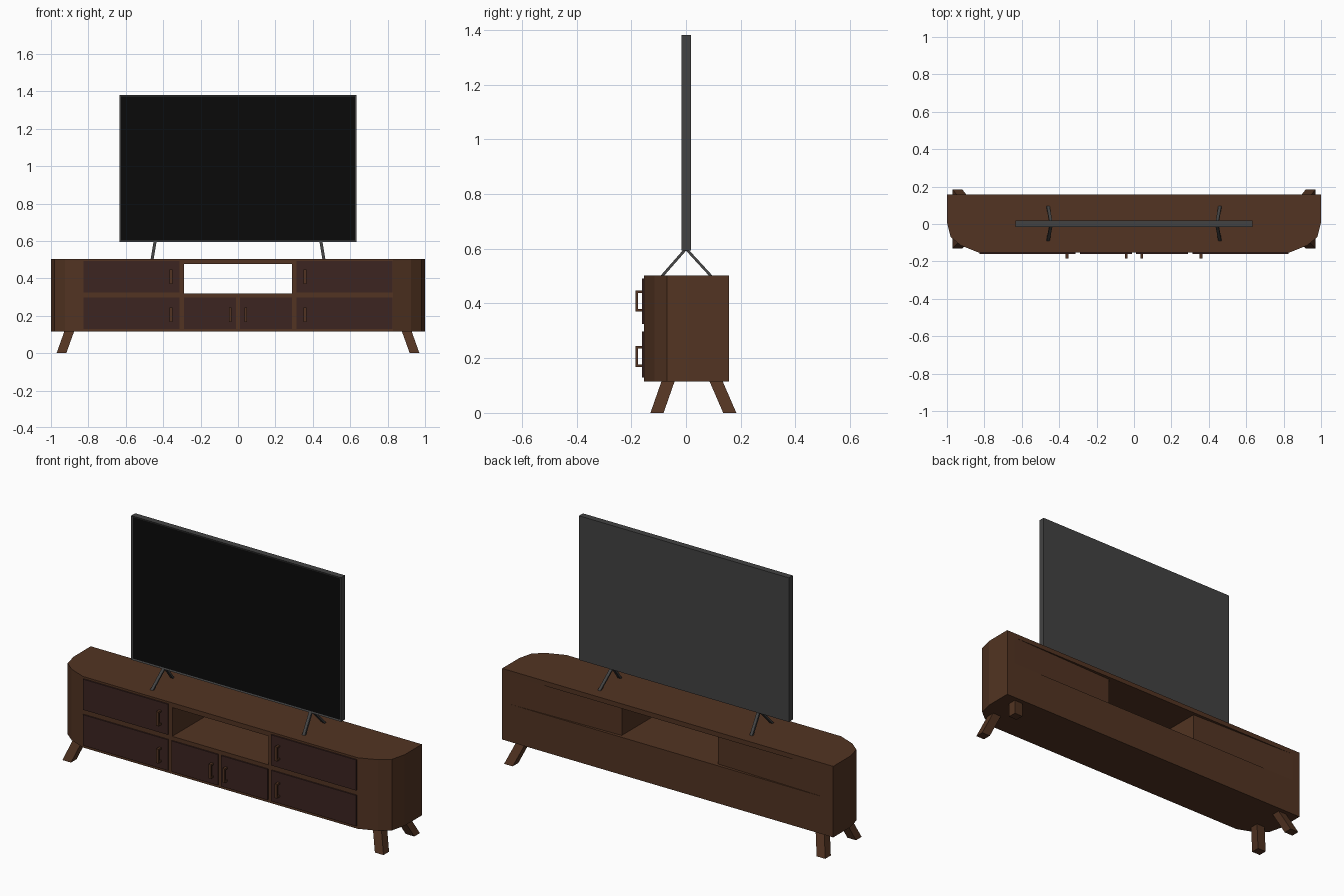
import bpy, bmesh
from mathutils import Vector

if "Cube" in bpy.data.objects:
    bpy.data.objects.remove(bpy.data.objects["Cube"])


def material(name, rgb):
    m = bpy.data.materials.new(name)
    m.diffuse_color = (*rgb, 1)
    m.use_nodes = True
    m.node_tree.nodes["Principled BSDF"].inputs["Base Color"].default_value = m.diffuse_color
    return m


WOOD = material("walnut", (0.085, 0.034, 0.016))
DOOR = material("dark_walnut", (0.045, 0.018, 0.015))
FRAME = material("charcoal", (0.055, 0.055, 0.055))
SCREEN = material("black", (0.003, 0.003, 0.003))


def finish(name, bm, mat):
    bmesh.ops.recalc_face_normals(bm, faces=bm.faces)
    me = bpy.data.meshes.new(name)
    bm.to_mesh(me)
    bm.free()
    me.materials.append(mat)
    ob = bpy.data.objects.new(name, me)
    bpy.context.collection.objects.link(ob)
    return ob


def add_box(bm, x0, x1, y0, y1, z0, z1):
    vs = bmesh.ops.create_cube(bm, size=1)["verts"]
    for v in vs:
        v.co = ((x0 + x1) / 2 + v.co.x * (x1 - x0),
                (y0 + y1) / 2 + v.co.y * (y1 - y0),
                (z0 + z1) / 2 + v.co.z * (z1 - z0))
    return vs


def box(name, mat, *lims):
    bm = bmesh.new()
    add_box(bm, *lims)
    return finish(name, bm, mat)


def prism(name, mat, pts, z0, z1):
    bm = bmesh.new()
    f = bm.faces.new([bm.verts.new((x, y, z0)) for x, y in pts])
    ext = bmesh.ops.extrude_face_region(bm, geom=[f])["geom"]
    for v in ext:
        if isinstance(v, bmesh.types.BMVert):
            v.co.z = z1
    return finish(name, bm, mat)


def slanted(name, mat, top, bottom, wx, wy):
    # bar with horizontal ends, sheared from bottom to top
    bm = bmesh.new()
    for v in bmesh.ops.create_cube(bm, size=1)["verts"]:
        end = Vector(top if v.co.z > 0 else bottom)
        v.co = end + Vector((v.co.x * wx, v.co.y * wy, 0))
    return finish(name, bm, mat)


def mirrored(half):
    return half + [(-x, y) for x, y in reversed(half)]


# Cabinet body with faceted front corners
footprint = mirrored([(1, 0.158), (1, 0.01), (0.98, -0.07), (0.925, -0.115), (0.83, -0.153)])
body = prism("cabinet_body", WOOD, footprint, 0.115, 0.503)

# Open shelf through the middle, with upper back panels angled inwards
cut = prism("shelf_cutter", WOOD,
            mirrored([(0.29, -0.4), (0.29, 0.14), (0.97, 0.1585), (0.97, 0.3)]),
            0.32, 0.477)
cut.hide_render = True
mod = body.modifiers.new("shelf", "BOOLEAN")
mod.operation = "DIFFERENCE"
mod.solver = "EXACT"
mod.object = cut
bpy.context.view_layer.objects.active = body
bpy.ops.object.modifier_apply(modifier=mod.name)
bpy.data.objects.remove(cut)

for s, side in ((-1, "left"), (1, "right")):
    # Doors: (label, inner x, outer x, bottom z, top z, handle x, handle bottom z)
    for label, xa, xb, z0, z1, hx, hz in (
            ("upper", 0.312, 0.825, 0.325, 0.492, 0.358, 0.37),
            ("lower", 0.312, 0.825, 0.13, 0.298, 0.358, 0.167),
            ("middle", 0.01, 0.29, 0.13, 0.298, 0.042, 0.167)):
        x0, x1 = sorted((s * xa, s * xb))
        box(f"{side}_{label}_door", DOOR, x0, x1, -0.16, -0.145, z0, z1)
        # Bracket handle
        bm = bmesh.new()
        h = s * hx
        add_box(bm, h - 0.007, h + 0.007, -0.185, -0.176, hz, hz + 0.078)
        for z in (hz, hz + 0.069):
            add_box(bm, h - 0.007, h + 0.007, -0.177, -0.155, z, z + 0.009)
        finish(f"{side}_{label}_handle", bm, WOOD)

    # Splayed cabinet legs
    slanted(f"{side}_front_leg", WOOD, (s * 0.901, -0.064, 0.12), (s * 0.944, -0.106, 0),
            0.052, 0.048)
    slanted(f"{side}_back_leg", WOOD, (s * 0.901, 0.108, 0.12), (s * 0.944, 0.16, 0),
            0.052, 0.048)

    # Television feet, an upside-down V on each side
    for y, end in ((-0.086, "front"), (0.09, "back")):
        slanted(f"television_{side}_{end}_foot", FRAME,
                (s * 0.443, 0, 0.6), (s * 0.459, y, 0.502), 0.016, 0.013)

# Television casing with inset screen
bm = bmesh.new()
add_box(bm, -0.634, 0.634, -0.016, 0.018, 0.594, 1.381)
bm.normal_update()
front = min(bm.faces, key=lambda f: f.calc_center_median().y)
bmesh.ops.inset_region(bm, faces=[front], thickness=0.011)
bmesh.ops.translate(bm, verts=front.verts[:], vec=(0, 0.003, 0))
front.material_index = 1
tv = finish("television", bm, FRAME)
tv.data.materials.append(SCREEN)
